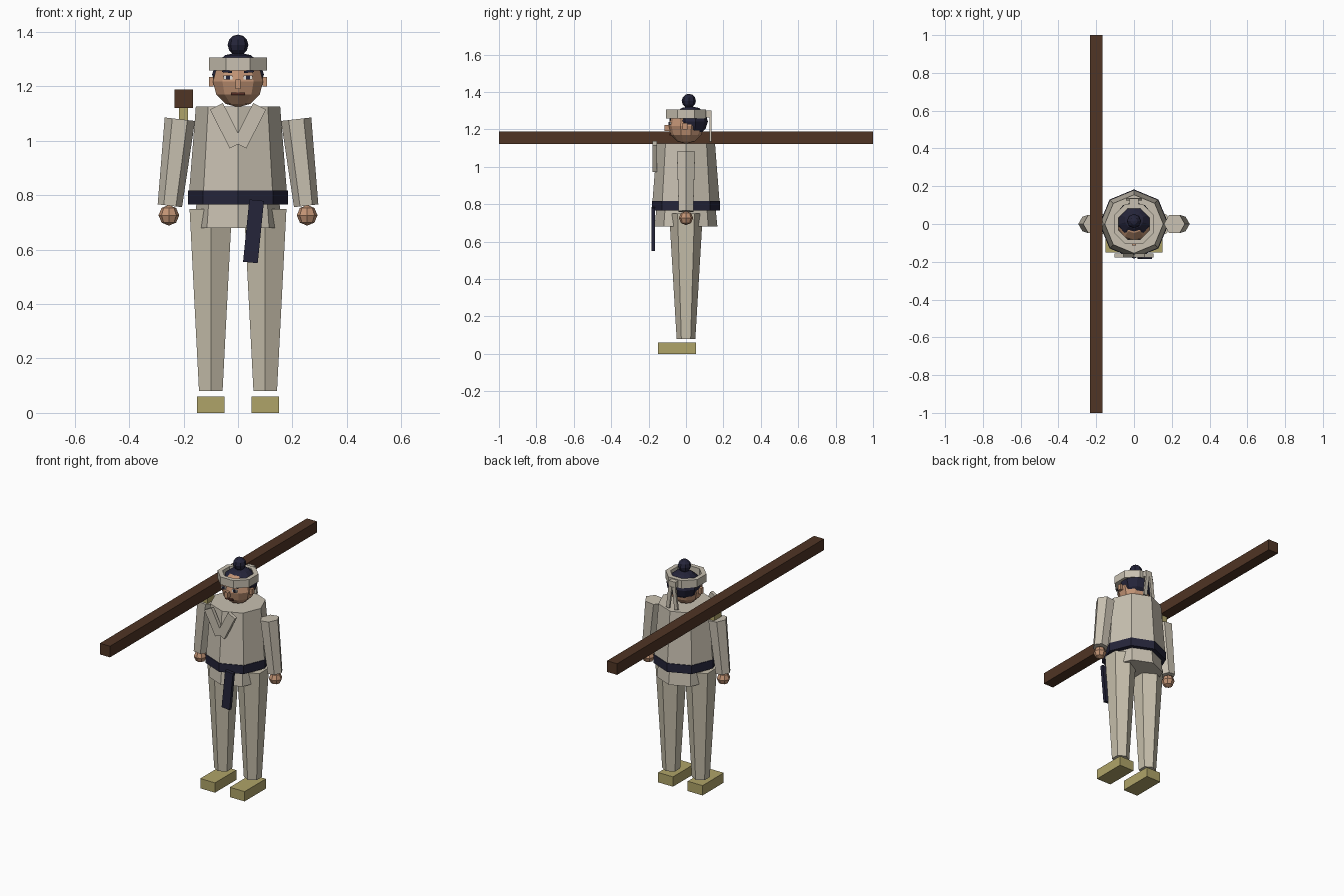
import bpy, bmesh, math
from mathutils import Matrix, Vector

if "Cube" in bpy.data.objects:
    bpy.data.objects.remove(bpy.data.objects["Cube"])

# Flat colours (linear)
def mat(name, r, g, b):
    m = bpy.data.materials.new(name)
    m.diffuse_color = (r, g, b, 1)
    m.use_nodes = True
    m.node_tree.nodes["Principled BSDF"].inputs["Base Color"].default_value = m.diffuse_color
    return m

CREAM = mat("cream_cloth", .58, .53, .44)
TROUSER = mat("trouser_cloth", .57, .52, .41)
NAVY = mat("navy", .018, .018, .042)
SKIN = mat("skin", .55, .30, .18)
STRAW = mat("straw", .43, .37, .14)
WOOD = mat("dark_wood", .08, .035, .018)
WHITE = mat("eye_white", .75, .74, .70)
MOUTH = mat("mouth_brown", .10, .03, .02)


def finish(name, bm, m, loc=(0, 0, 0), tilt=0):
    """Turn a bmesh into an object; tilt is about the y axis."""
    bmesh.ops.recalc_face_normals(bm, faces=bm.faces)
    bm.transform(Matrix.Translation(loc) @ Matrix.Rotation(tilt, 4, 'Y'))
    me = bpy.data.meshes.new(name)
    bm.to_mesh(me)
    bm.free()
    me.materials.append(m)
    ob = bpy.data.objects.new(name, me)
    bpy.context.collection.objects.link(ob)
    return ob


def box(name, m, loc, size, tilt=0):
    bm = bmesh.new()
    bmesh.ops.create_cube(bm, size=1)
    bmesh.ops.scale(bm, vec=size, verts=bm.verts)
    return finish(name, bm, m, loc, tilt)


def rings(name, m, profile, n, start=90, loc=(0, 0, 0), tilt=0, sx=1, closed=False):
    """Loft n-sided rings through (radius, z) pairs, capped unless closed into a loop."""
    bm = bmesh.new()
    loops = []
    for r, z in profile:
        angles = [math.radians(start) + math.tau * i / n for i in range(n)]
        loops.append([bm.verts.new((sx * r * math.cos(a), r * math.sin(a), z)) for a in angles])
    pairs = list(zip(loops, loops[1:]))
    if closed:
        pairs.append((loops[-1], loops[0]))
    for a, b in pairs:
        for i in range(n):
            j = (i + 1) % n
            bm.faces.new((a[i], a[j], b[j], b[i]))
    if not closed:
        bm.faces.new(loops[0])
        bm.faces.new(loops[-1])
    return finish(name, bm, m, loc, tilt)


def ball(name, m, loc, radii, u, v):
    bm = bmesh.new()
    bmesh.ops.create_uvsphere(bm, u_segments=u, v_segments=v, radius=1)
    bmesh.ops.scale(bm, vec=Vector(radii), verts=bm.verts)
    return finish(name, bm, m, loc)


# Carried beam and its straw pad
box("beam", WOOD, (-.2, 0, 1.155), (.068, 2, .068))
box("shoulder_pad", STRAW, (-.2, 0, 1.09), (.034, .07, .08))

# Tunic, skirt and belt
rings("tunic", CREAM, [(.182, .78), (.155, 1.125)], 8)
rings("tunic_skirt", CREAM, [(.158, .78), (.168, .68)], 8, sx=.96)
rings("belt", NAVY, [(.183, .765), (.183, .817)], 8)
box("belt_tail", NAVY, (.057, -.175, .667), (.054, .02, .23), .1)

# Paired limbs and clothing
for s, side in ((-1, "right"), (1, "left")):
    rings(side + "_leg", TROUSER, [(.05, .08), (.09, .75)], 6, loc=(s * .1, 0, 0))
    box(side + "_sandal", STRAW, (s * .1, -.048, .03), (.1, .205, .06))
    rings(side + "_sleeve", CREAM, [(.045, -.16), (.056, .16)], 6, start=0,
          loc=(s * .232, 0, .92), tilt=-s * .115)
    ball(side + "_hand", SKIN, (s * .254, 0, .726), (.038, .038, .038), 8, 4)
    box(side + "_collar", CREAM, (s * .043, -.167, 1.055), (.053, .022, .16), s * .47)

# Head, hair and bun
ball("head", SKIN, (0, 0, 1.217), (.097, .095, .094), 10, 6)
ball("hair", NAVY, (0, .023, 1.243), (.1, .094, .082), 10, 6)
ball("hair_bun", NAVY, (0, .015, 1.352), (.038, .038, .038), 8, 6)

# Headband ring with a knot and two tails behind
rings("headband", CREAM, [(.116, 1.258), (.116, 1.305), (.088, 1.305), (.088, 1.258)],
      8, start=22.5, closed=True)
box("headband_knot", CREAM, (0, .119, 1.282), (.045, .032, .035))

# Face and headband details
box("nose", SKIN, (0, -.1, 1.207), (.02, .03, .034))
box("mouth", MOUTH, (0, -.084, 1.173), (.052, .009, .01))
for s, side in ((-1, "right"), (1, "left")):
    box(side + "_eye", WHITE, (s * .037, -.085, 1.232), (.032, .009, .014))
    box(side + "_pupil", NAVY, (s * .037, -.088, 1.232), (.015, .009, .015))
    box(side + "_eyebrow", NAVY, (s * .04, -.084, 1.254), (.036, .009, .008), s * -.1)
    box(side + "_ear", SKIN, (s * .098, -.005, 1.217), (.016, .025, .035))
    box(side + "_headband_tail", CREAM, (s * .02, .131, 1.2), (.022, .012, .135), s * -.12)
